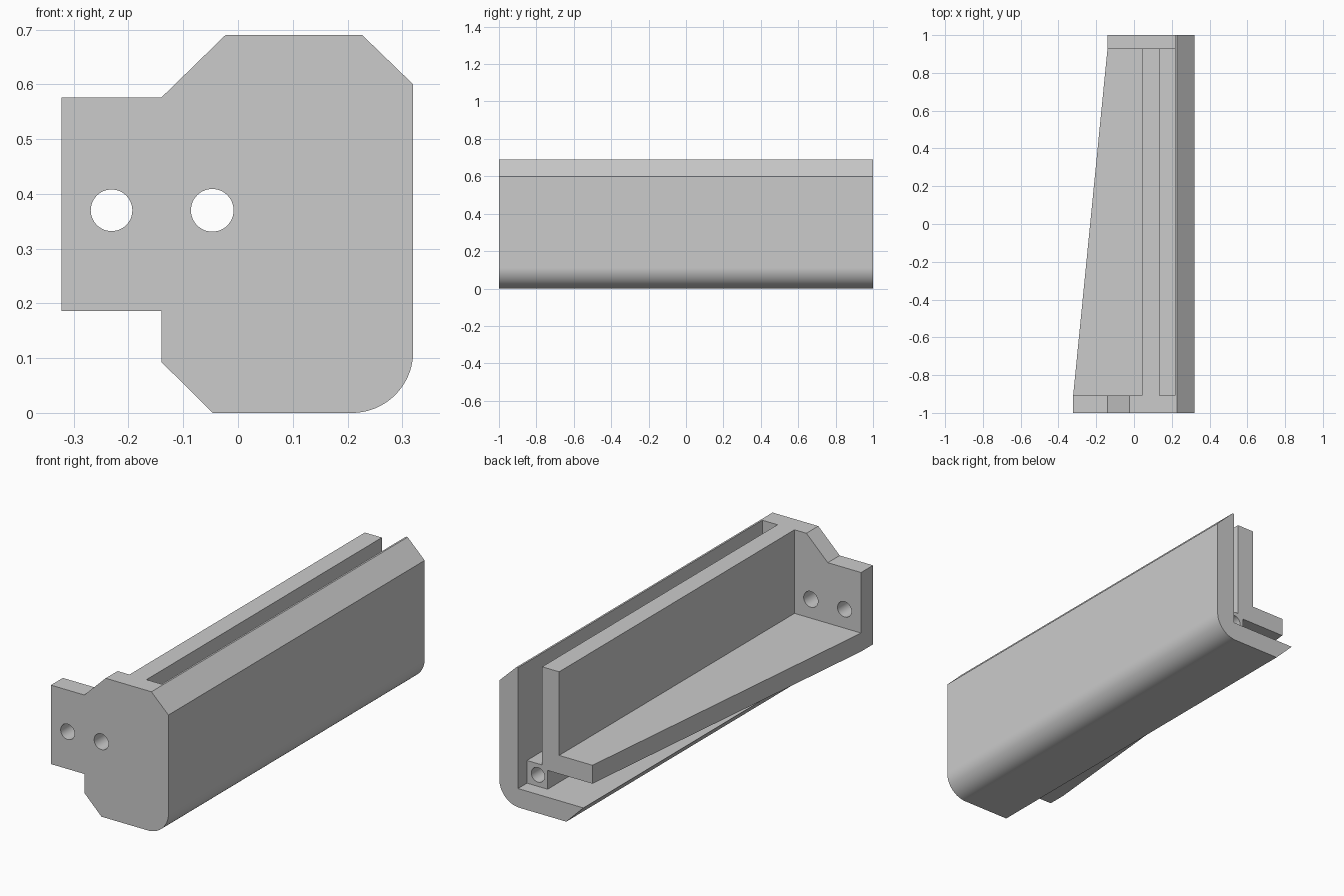
import bpy, bmesh
from math import sin, cos, pi, radians

old = bpy.data.objects.get("Cube")
if old:
    bpy.data.objects.remove(old)

grey = bpy.data.materials.new("light_grey")
grey.use_nodes = True
grey.diffuse_color = (0.6, 0.6, 0.6, 1)
grey.node_tree.nodes["Principled BSDF"].inputs["Base Color"].default_value = (0.6, 0.6, 0.6, 1)


def prism(name, points, start, end, axis="y"):
    """Extrude an outline along y (points are x, z) or along z (points are x, y)."""
    bm = bmesh.new()
    if axis == "y":
        verts = [bm.verts.new((a, start, b)) for a, b in points]
        step = (0, end - start, 0)
    else:
        verts = [bm.verts.new((a, b, start)) for a, b in points]
        step = (0, 0, end - start)
    face = bm.faces.new(verts)
    top = bmesh.ops.extrude_face_region(bm, geom=[face])["geom"]
    bmesh.ops.translate(bm, vec=step, verts=[v for v in top if isinstance(v, bmesh.types.BMVert)])
    bmesh.ops.recalc_face_normals(bm, faces=bm.faces)
    mesh = bpy.data.meshes.new(name)
    bm.to_mesh(mesh)
    bm.free()
    mesh.materials.append(grey)
    obj = bpy.data.objects.new(name, mesh)
    bpy.context.collection.objects.link(obj)
    return obj


def arc(cx, cz, r, a0, a1, n):
    angles = [radians(a0 + (a1 - a0) * i / n) for i in range(n + 1)]
    return [(cx + r * cos(a), cz + r * sin(a)) for a in angles]


def drill(obj, name, x, z, r, start, end):
    """Cut a round hole along y."""
    cutter = prism(name, arc(x, z, r, 0, 352.5, 47), start, end)
    cutter.hide_render = True
    cutter.hide_set(True)
    cutter.display_type = "WIRE"
    mod = obj.modifiers.new(name, "BOOLEAN")
    mod.operation = "DIFFERENCE"
    mod.solver = "EXACT"
    mod.object = cutter


FRONT, INNER, TRAY_END, BACK = -1, -0.907, 0.93, 1
FLOOR, SHELF, TOP = 0.093, 0.186, 0.69
SIDE, WALL = -0.14, 0.218

# Outer outline shared by the end plate and the shell
outer = [(0.227, TOP), (0.32, 0.6)] + arc(0.208, 0.112, 0.112, 0, -90, 24)
outer += [(-0.046, 0), (SIDE, FLOOR)]

# End plate with its side tab and two holes
end_plate = prism("end_plate", outer + [(SIDE, SHELF), (-0.322, SHELF), (-0.322, 0.576),
                                        (SIDE, 0.576), (-0.023, TOP)], FRONT, INNER)
drill(end_plate, "plate_hole_outer", -0.231, 0.37, 0.038, -1.1, -0.8)
drill(end_plate, "plate_hole_inner", -0.047, 0.37, 0.039, -1.1, -0.8)

# Outer wall and floor
shell = prism("outer_shell", outer + [(WALL, FLOOR), (WALL, TOP)], INNER, BACK)

# Inner wall standing on a bored rib
inner_wall = prism("inner_wall", [(0.042, SHELF), (0.105, SHELF), (0.105, FLOOR), (WALL, FLOOR),
                                  (WALL, 0.205), (0.135, 0.205), (0.135, TOP), (0.042, TOP)],
                   INNER, TRAY_END)
drill(inner_wall, "rib_bore", 0.158, 0.15, 0.036, INNER + 0.01, 1.1)

# Tapered shelf
shelf = prism("tapered_shelf", [(0.042, INNER), (0.042, TRAY_END), (SIDE, TRAY_END),
                                (-0.322, INNER)], SHELF, 0.277, "z")

# Smooth the rounded surfaces, keep corners crisp
bpy.ops.object.select_all(action="DESELECT")
for obj in (end_plate, shell, inner_wall, shelf):
    obj.select_set(True)
    bpy.context.view_layer.objects.active = obj
    for mod in list(obj.modifiers):
        bpy.ops.object.modifier_apply(modifier=mod.name)
bpy.ops.object.shade_smooth_by_angle(angle=radians(30))
